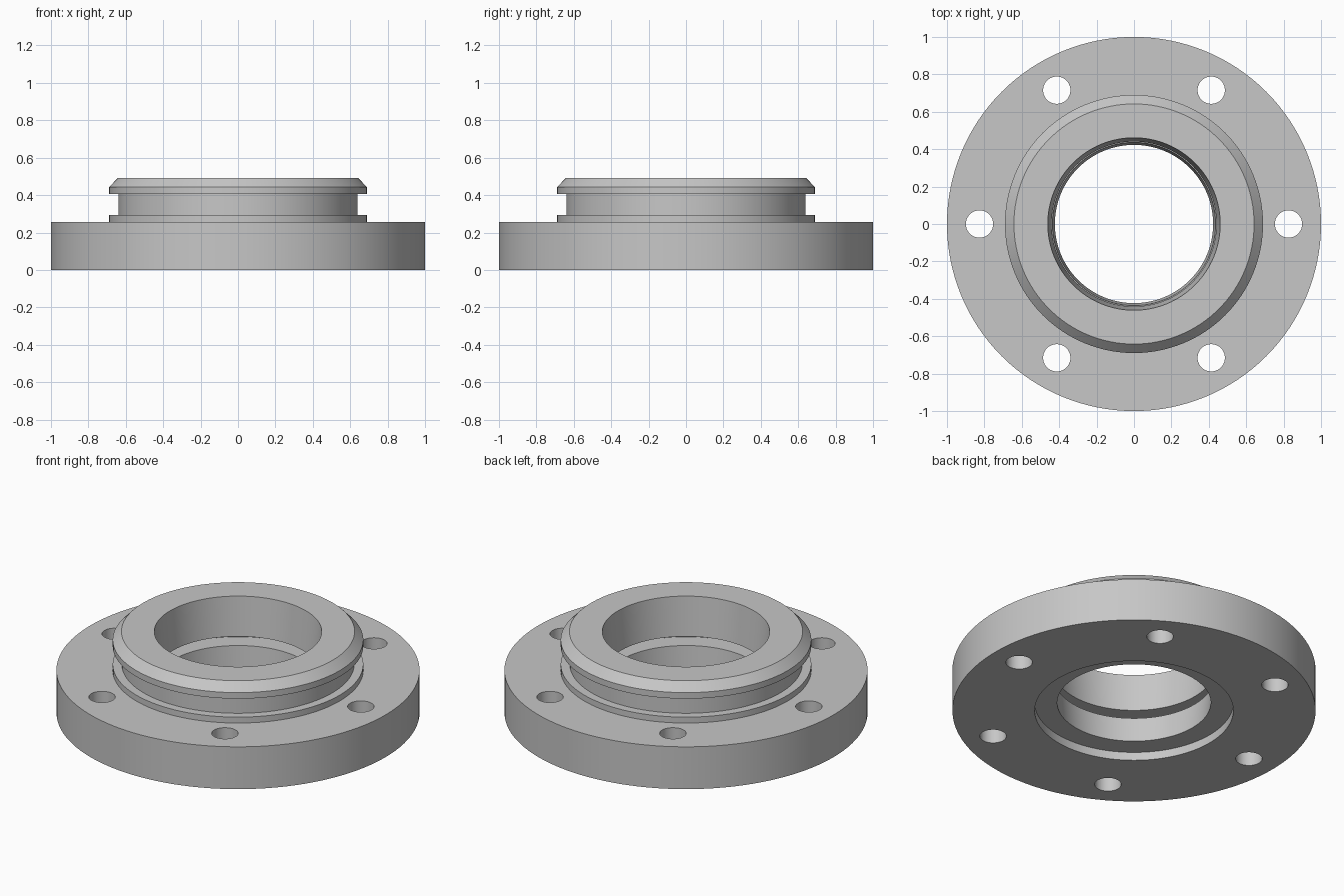
import bpy, bmesh, math

if "Cube" in bpy.data.objects:
    bpy.data.objects.remove(bpy.data.objects["Cube"])

SEGMENTS = 128

# One steel grey for the whole part
steel = bpy.data.materials.new("steel_grey")
steel.diffuse_color = (0.57, 0.57, 0.57, 1)
steel.use_nodes = True
steel.node_tree.nodes["Principled BSDF"].inputs["Base Color"].default_value = steel.diffuse_color


def make_object(name, bm):
    bmesh.ops.recalc_face_normals(bm, faces=bm.faces)
    mesh = bpy.data.meshes.new(name)
    bm.to_mesh(mesh)
    bm.free()
    mesh.materials.append(steel)
    obj = bpy.data.objects.new(name, mesh)
    bpy.context.collection.objects.link(obj)
    return obj


def lathe(name, profile):
    """Revolve a closed (radius, height) profile around z."""
    bm = bmesh.new()
    rings = []
    for i in range(SEGMENTS):
        a = 2 * math.pi * i / SEGMENTS
        rings.append([bm.verts.new((r * math.cos(a), r * math.sin(a), z))
                      for r, z in profile])
    n = len(profile)
    for i in range(SEGMENTS):
        a, b = rings[i], rings[(i + 1) % SEGMENTS]
        for j in range(n):
            k = (j + 1) % n
            bm.faces.new((a[j], b[j], b[k], a[k]))
    return make_object(name, bm)


def bore(z):
    """Radius of the slightly tapered bore at height z."""
    return 0.423 + 0.038 * (z - 0.05) / 0.44


flange = lathe("flanged_hub", [
    # flange and stepped neck with a chamfered rim
    (0.547, 0), (1, 0), (1, 0.257), (0.69, 0.257), (0.69, 0.293),
    (0.64, 0.293), (0.64, 0.405), (0.69, 0.405), (0.69, 0.442), (0.642, 0.492),
    # tapered bore with an inner seal groove, then the bottom recess
    (bore(0.49), 0.492), (bore(0.256), 0.256), (0.55, 0.256),
    (0.55, 0.203), (bore(0.203), 0.203), (bore(0.05), 0.05), (0.547, 0.05),
])

# Six bolt holes
bm = bmesh.new()
for i in range(6):
    a = math.radians(60 * i)
    ret = bmesh.ops.create_cone(bm, cap_ends=True, segments=40,
                                radius1=0.073, radius2=0.073, depth=1)
    bmesh.ops.translate(bm, verts=ret["verts"],
                        vec=(0.826 * math.cos(a), 0.826 * math.sin(a), 0.1))
cutter = make_object("bolt_hole_cutter", bm)
cutter.hide_render = True

holes = flange.modifiers.new("bolt_holes", "BOOLEAN")
holes.operation = "DIFFERENCE"
holes.solver = "EXACT"
holes.object = cutter

bpy.ops.object.select_all(action="DESELECT")
flange.select_set(True)
bpy.context.view_layer.objects.active = flange
bpy.ops.object.modifier_apply(modifier="bolt_holes")
bpy.data.objects.remove(cutter)
bpy.ops.object.shade_smooth_by_angle(angle=math.radians(30))
